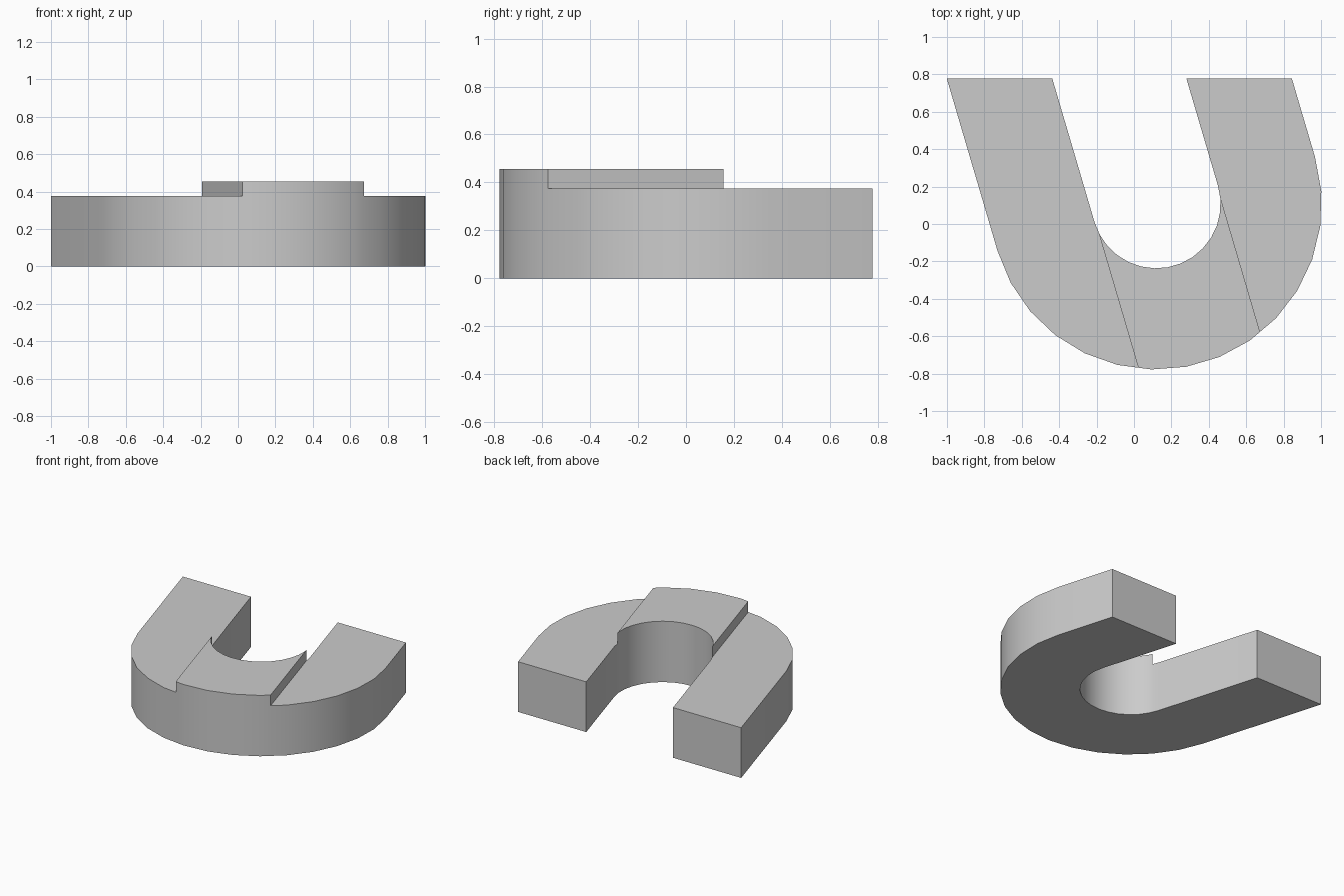
import bpy
import bmesh
from math import cos, sin, tan, pi, radians
from mathutils import Vector

cube = bpy.data.objects.get("Cube")
if cube:
    bpy.data.objects.remove(cube, do_unlink=True)

CENTRE = Vector((0.119, 0.107, 0))
TILT = radians(16.4)             # lean of the two arms
OUTER, INNER = 0.885, 0.344
STRIP = 0.339                    # half width of the raised strip
BACK = 0.778                     # where both arms are cut off
BASE, RISE = 0.375, 0.08
SEGMENTS = 15
across = Vector((cos(TILT), sin(TILT), 0))


def bend(radius):
    """Half circle running from the left arm to the right arm, with straight ends."""
    arc = []
    for i in range(SEGMENTS + 1):
        a = pi + TILT + pi * i / SEGMENTS
        arc.append(CENTRE + radius * Vector((cos(a), sin(a), 0)))

    def arm_end(p):
        return Vector((p.x - (BACK - p.y) * tan(TILT), BACK, 0))
    return [arm_end(arc[0])] + arc + [arm_end(arc[-1])]


# U-shaped slab
bm = bmesh.new()
outline = bend(OUTER) + bend(INNER)[::-1]
bottom = bm.faces.new([bm.verts.new(p) for p in outline])
result = bmesh.ops.extrude_face_region(bm, geom=[bottom], use_keep_orig=True)
top_verts = [g for g in result["geom"] if isinstance(g, bmesh.types.BMVert)]
bmesh.ops.translate(bm, verts=top_verts, vec=(0, 0, BASE))
bmesh.ops.recalc_face_normals(bm, faces=bm.faces)

# Split the slab along both edges of the strip
for side in (-1, 1):
    bmesh.ops.bisect_plane(bm, geom=bm.verts[:] + bm.edges[:] + bm.faces[:],
                           plane_co=CENTRE + side * STRIP * across,
                           plane_no=across, dist=1e-5)

# Raise the strip across the bend
strip = [f for f in bm.faces
         if all(v.co.z > BASE - 0.001 for v in f.verts)
         and all(abs((v.co - CENTRE).dot(across)) < STRIP + 0.001 for v in f.verts)]
result = bmesh.ops.extrude_face_region(bm, geom=strip)
raised = [g for g in result["geom"] if isinstance(g, bmesh.types.BMVert)]
bmesh.ops.translate(bm, verts=raised, vec=(0, 0, RISE))
left_over = [f for f in strip if f.is_valid]
if left_over:
    bmesh.ops.delete(bm, geom=left_over, context='FACES_ONLY')
bmesh.ops.recalc_face_normals(bm, faces=bm.faces)

mesh = bpy.data.meshes.new("curved_block")
bm.to_mesh(mesh)
bm.free()
block = bpy.data.objects.new("curved_block", mesh)
bpy.context.collection.objects.link(block)

# Plain grey
grey = bpy.data.materials.new("light_grey")
grey.use_nodes = True
colour = (0.6, 0.6, 0.6, 1)
grey.diffuse_color = colour
grey.node_tree.nodes["Principled BSDF"].inputs["Base Color"].default_value = colour
mesh.materials.append(grey)

# Smooth curved walls, sharp corners
bpy.ops.object.select_all(action='DESELECT')
block.select_set(True)
bpy.context.view_layer.objects.active = block
bpy.ops.object.shade_smooth_by_angle(angle=radians(30))
